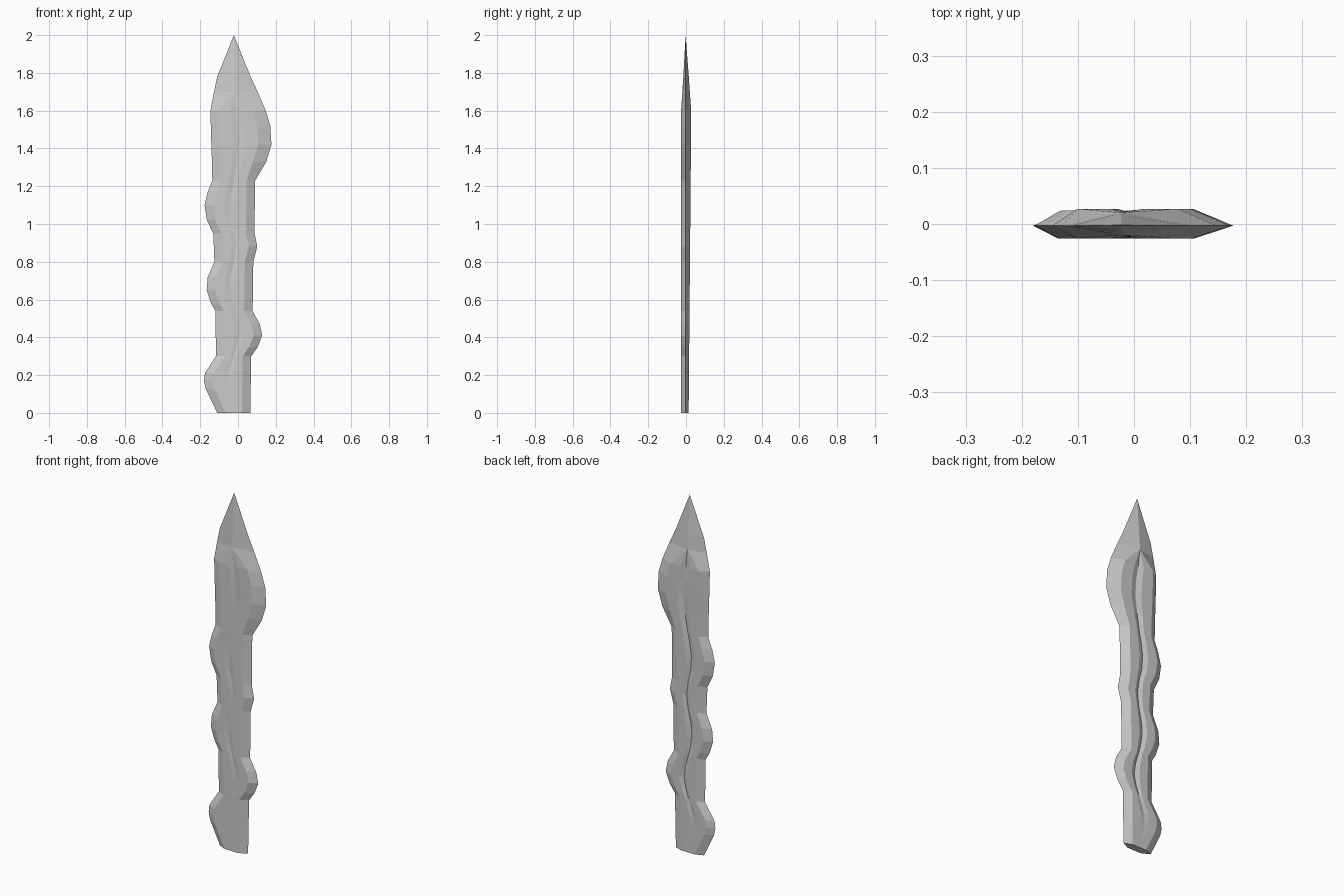
import bpy, bmesh, math

if "Cube" in bpy.data.objects:
    bpy.data.objects.remove(bpy.data.objects["Cube"])

# Blade outline: height, left edge, right edge
ROWS = [
    (0.00, -0.110, 0.065), (0.13, -0.172, 0.067), (0.17, -0.180, 0.068),
    (0.21, -0.175, 0.069), (0.30, -0.117, 0.070), (0.35, -0.117, 0.105),
    (0.41, -0.118, 0.128), (0.47, -0.119, 0.115), (0.54, -0.120, 0.077),
    (0.58, -0.143, 0.078), (0.65, -0.166, 0.079), (0.72, -0.160, 0.080),
    (0.80, -0.125, 0.081), (0.88, -0.128, 0.102), (0.95, -0.131, 0.088),
    (1.02, -0.165, 0.088), (1.10, -0.177, 0.089), (1.17, -0.160, 0.090),
    (1.23, -0.136, 0.091), (1.33, -0.138, 0.150), (1.42, -0.141, 0.177),
    (1.52, -0.144, 0.171), (1.60, -0.146, 0.147), (1.70, -0.127, 0.104),
    (1.78, -0.110, 0.067),
]
TIP = (-0.022, -0.002, 2.0)
EDGE_Y = -0.003


def section(z, left, right):
    """Bevelled cross-section with a shallow groove on both faces."""
    fade = min(1.0, max(0.0, (1.70 - z) / 0.10))
    thick = 1.0 if z <= 1.6 else (2.0 - z) / 0.4
    sl = left + 0.045
    sr = right - (0.045 if z < 1.25 else 0.07)
    fractions = (0.0, 0.34, 0.5, 0.66, 1.0)
    xs = [TIP[0] + (sl + (sr - sl) * f - TIP[0]) * fade for f in fractions]
    # the groove runs out before the foot of the blade
    groove = fade * min(1.0, max(0.0, (z - 0.1) / 0.3))
    front = -0.026 * thick
    back = (0.014 + 0.013 * min(z / 1.5, 1.0)) * thick
    pts = [(left, EDGE_Y, z)]
    pts += [(x, front + (0.004 * groove if i == 2 else 0), z) for i, x in enumerate(xs)]
    pts.append((right, EDGE_Y, z))
    pts += [(x, back - (0.009 * groove if i == 2 else 0), z)
            for i, x in reversed(list(enumerate(xs)))]
    return pts


# Wavy blade lofted through the sections up to a sharp point
bm = bmesh.new()
rings = [[bm.verts.new(p) for p in section(*row)] for row in ROWS]
n = len(rings[0])
for a, b in zip(rings, rings[1:]):
    for i in range(n):
        j = (i + 1) % n
        bm.faces.new((a[i], a[j], b[j], b[i]))
tip = bm.verts.new(TIP)
for i in range(n):
    bm.faces.new((rings[-1][i], rings[-1][(i + 1) % n], tip))
bm.faces.new(list(reversed(rings[0])))
bmesh.ops.remove_doubles(bm, verts=bm.verts, dist=0.0005)
bmesh.ops.recalc_face_normals(bm, faces=bm.faces)

mesh = bpy.data.meshes.new("wavy_blade")
bm.to_mesh(mesh)
bm.free()
blade = bpy.data.objects.new("wavy_blade", mesh)
bpy.context.collection.objects.link(blade)
